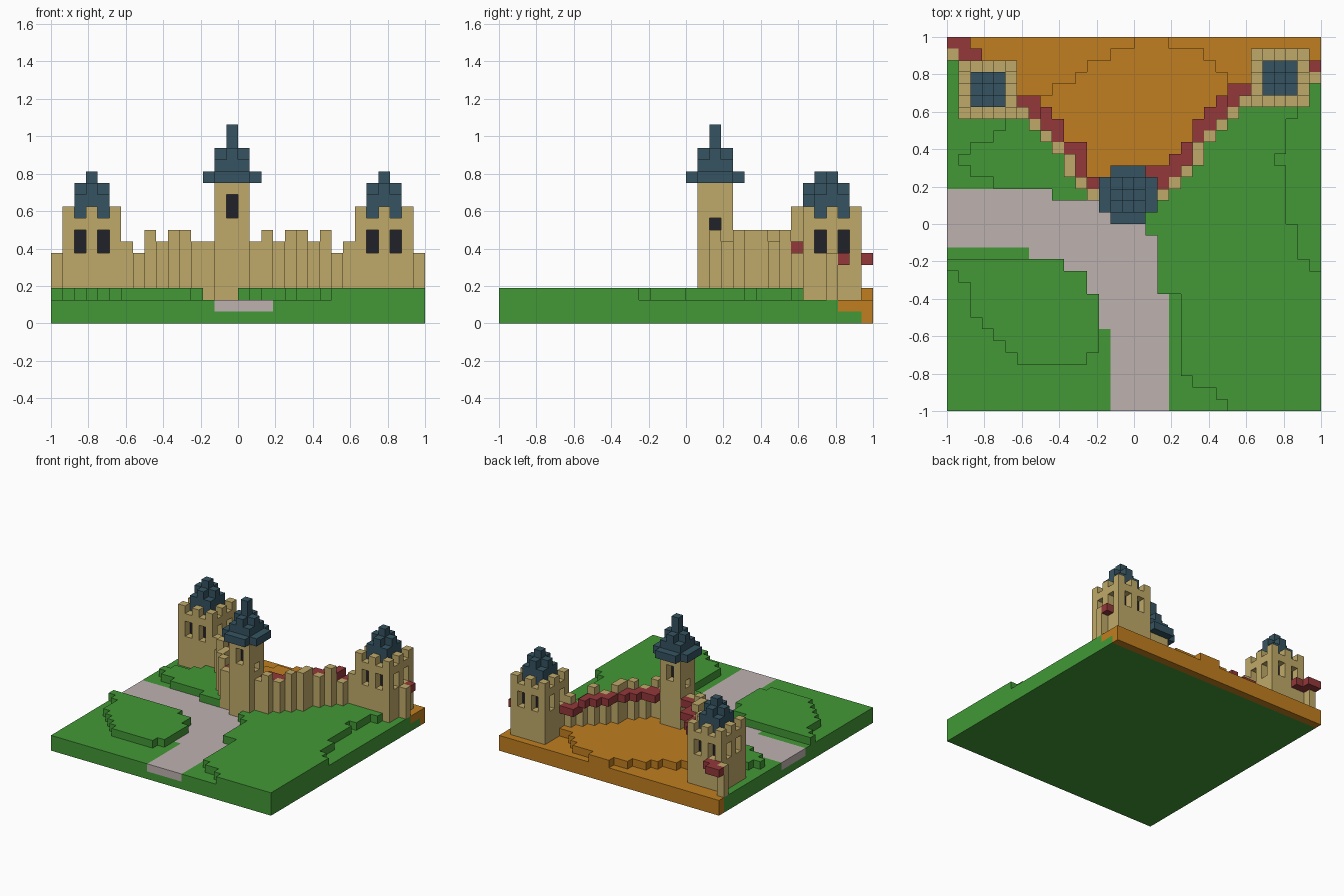
import bpy, bmesh, math
from mathutils import Vector

if "Cube" in bpy.data.objects:
    bpy.data.objects.remove(bpy.data.objects["Cube"])

U = 1 / 16          # block size; the diorama is 32 x 32 blocks
N = 32


def material(name, rgb):
    lin = [((c / 255 + 0.055) / 1.055) ** 2.4 for c in rgb]
    m = bpy.data.materials.new(name)
    m.use_nodes = True
    m.diffuse_color = (*lin, 1)
    bsdf = next(n for n in m.node_tree.nodes if n.type == 'BSDF_PRINCIPLED')
    bsdf.inputs["Base Color"].default_value = (*lin, 1)
    bsdf.inputs["Roughness"].default_value = 0.9
    return m


GRASS = material("grass green", (66, 152, 54))
EARTH = material("courtyard orange", (192, 126, 32))
PATH = material("path grey", (190, 178, 176))
STONE = material("sandstone", (192, 170, 106))
ROOF = material("slate blue", (53, 84, 97))
WALK = material("walkway red", (148, 56, 58))
DARK = material("window dark", (33, 33, 42))


def blocks(name, cells, mat):
    """Mesh the outer skin of a set of (col, row, layer) blocks."""
    bm = bmesh.new()
    for c in cells:
        for axis in range(3):
            for side in (0, 1):
                n = list(c)
                n[axis] += 2 * side - 1
                if tuple(n) in cells:
                    continue
                a, b = (axis + 1) % 3, (axis + 2) % 3
                ring = [(0, 0), (1, 0), (1, 1), (0, 1)]
                if not side:
                    ring.reverse()
                quad = []
                for s, t in ring:
                    p = list(c)
                    p[axis] += side
                    p[a] += s
                    p[b] += t
                    quad.append(bm.verts.new((p[0] * U - 1, p[1] * U - 1, p[2] * U)))
                bm.faces.new(quad)
    bmesh.ops.remove_doubles(bm, verts=bm.verts, dist=1e-4)
    bmesh.ops.dissolve_limit(bm, angle_limit=0.01, verts=bm.verts, edges=bm.edges)
    me = bpy.data.meshes.new(name)
    bm.to_mesh(me)
    bm.free()
    me.materials.append(mat)
    ob = bpy.data.objects.new(name, me)
    bpy.context.collection.objects.link(ob)
    return ob


def box(c0, c1, r0, r1, z0, z1):
    return {(c, r, z) for c in range(c0, c1) for r in range(r0, r1) for z in range(z0, z1)}


def plus(c, r, half, z0, z1):
    """Square of blocks around a centre with its corners left off."""
    return {p for p in box(c - half, c + half + 1, r - half, r + half + 1, z0, z1)
            if abs(p[0] - c) + abs(p[1] - r) < 2 * half}


# Curtain wall: column -> (first row, last row, top layer)
wall = {6: (25, 25, 7), 7: (24, 24, 6), 8: (23, 23, 8), 9: (22, 22, 7), 10: (20, 21, 8),
        11: (19, 19, 8), 12: (18, 18, 7), 13: (18, 18, 7),
        17: (18, 18, 7), 18: (18, 18, 8), 19: (19, 19, 7), 20: (20, 20, 8), 21: (21, 22, 8),
        22: (23, 23, 7), 23: (24, 24, 8), 24: (25, 25, 6), 25: (26, 26, 7)}

# Row where the courtyard begins in each column
yard_start = {c: w[1] + 1 for c, w in wall.items()}
yard_start.update({0: 31, 1: 30, 31: 29})
for c in range(2, 6):
    yard_start[c] = 29
for c in range(14, 17):
    yard_start[c] = 19
for c in range(26, 31):
    yard_start[c] = 28

# Path: (first row, end row, first col, end col)
path = set()
for r0, r1, c0, c1 in [(0, 7, 14, 19), (7, 10, 13, 19), (10, 12, 12, 18), (12, 13, 10, 18),
                       (13, 14, 7, 18), (14, 15, 0, 18), (15, 16, 0, 17), (16, 17, 0, 16),
                       (17, 18, 0, 14), (18, 19, 0, 9)]:
    path |= box(c0, c1, r0, r1, 1, 2)
blocks("path", path, PATH)

# Courtyard: back strip, main layer and raised terrace
yard = box(0, N, 31, N, 0, 1)
for c in range(N):
    yard |= box(c, c + 1, yard_start[c], N, 1, 2)
terrace_end = [(6, 7, 26), (7, 8, 26), (8, 9, 27), (9, 11, 28), (11, 12, 29), (12, 14, 30),
               (14, 16, 31), (16, 19, 32), (19, 22, 31), (22, 23, 30), (23, 24, 29), (24, 26, 28)]
for c0, c1, end in terrace_end:
    for c in range(c0, c1):
        yard |= box(c, c + 1, yard_start[c], end, 2, 3)
blocks("courtyard", yard, EARTH)

# Lawn base, then the raised banks
lawn = box(0, N, 0, N, 0, 2) - path - yard
bank = set()
for r0, r1, c0, c1 in [
        # front left island
        (4, 5, 6, 12), (5, 6, 5, 13), (6, 7, 4, 13), (7, 8, 3, 13), (8, 10, 2, 13),
        (10, 11, 2, 12), (11, 12, 1, 12), (12, 13, 0, 10),
        # back left bank
        (18, 19, 9, 13), (19, 20, 4, 13), (20, 21, 2, 13), (21, 22, 1, 13), (22, 23, 2, 13),
        (23, 24, 4, 13), (24, 25, 5, 13), (25, 26, 6, 13),
        # right bank
        (0, 1, 24, 32), (1, 2, 23, 32), (2, 3, 21, 32), (3, 10, 20, 32), (10, 12, 18, 32),
        (12, 13, 18, 31), (13, 15, 18, 30), (15, 16, 17, 30), (16, 17, 16, 29), (17, 21, 17, 29),
        (21, 22, 17, 28), (22, 25, 17, 29), (25, 26, 17, 30), (26, 27, 25, 26)]:
    bank |= box(c0, c1, r0, r1, 2, 3)
lawn |= {p for p in bank if p[1] < yard_start[p[0]]}

# Walls stand on the lawn; the walkway hangs behind them
stone = set()
for c, (r0, r1, top) in wall.items():
    stone |= box(c, c + 1, r0, r1 + 1, 2, top)
stone |= box(0, 1, 30, 31, 2, 6) | box(31, 32, 28, 29, 2, 6)
blocks("lawn", lawn - stone, GRASS)
blocks("curtain_wall", stone, STONE)

walk = box(0, 2, 31, 32, 5, 6) | box(1, 3, 30, 31, 5, 6) | box(31, 32, 29, 30, 5, 6)
walk_end = {6: 27, 10: 23, 11: 23, 12: 20, 13: 20, 25: 28}
for c, (r0, r1, top) in wall.items():
    z = 5 if c in (6, 7, 24, 25) else 6
    walk |= box(c, c + 1, r1 + 1, walk_end.get(c, r1 + 3), z, z + 1)
walk -= box(14, 17, 17, 20, 0, 20)
blocks("walkway", walk, WALK)


# Corner towers: pierced ring of stone, dark core, battlements and stepped roof
def corner_tower(side, c, r):
    core = box(c + 1, c + 4, r + 1, r + 4, 2, 9)
    ring = box(c, c + 5, r, r + 5, 2, 9) - core
    for i in (1, 3):
        ring -= box(c + i, c + i + 1, r, r + 5, 6, 8) | box(c, c + 5, r + i, r + i + 1, 6, 8)
    edge = box(c, c + 5, r, r + 5, 9, 10) - box(c + 1, c + 4, r + 1, r + 4, 9, 10)
    ring |= {p for p in edge if (p[0] - c + p[1] - r) % 2 == 0}
    blocks(side + "_tower", ring, STONE)
    blocks(side + "_tower_window_core", core, DARK)
    roof = box(c + 1, c + 4, r + 1, r + 4, 9, 11) | plus(c + 2, r + 2, 1, 11, 12)
    roof |= {(c + 2, r + 2, 12)}
    blocks(side + "_tower_roof", roof, ROOF)


corner_tower("right", 1, 25)
corner_tower("left", 26, 26)

# Gate tower
gate_core = box(15, 16, 18, 19, 2, 12)
gate = box(14, 17, 17, 20, 2, 12) - gate_core
gate -= box(15, 16, 17, 20, 9, 11) | box(14, 17, 18, 19, 8, 9)
blocks("gate_tower", gate, STONE)
blocks("gate_tower_window_core", gate_core, DARK)
gate_roof = plus(15, 18, 2, 12, 13) | box(14, 17, 17, 20, 13, 14)
gate_roof |= plus(15, 18, 1, 14, 15) | box(15, 16, 18, 19, 15, 17)
blocks("gate_tower_roof", gate_roof, ROOF)
